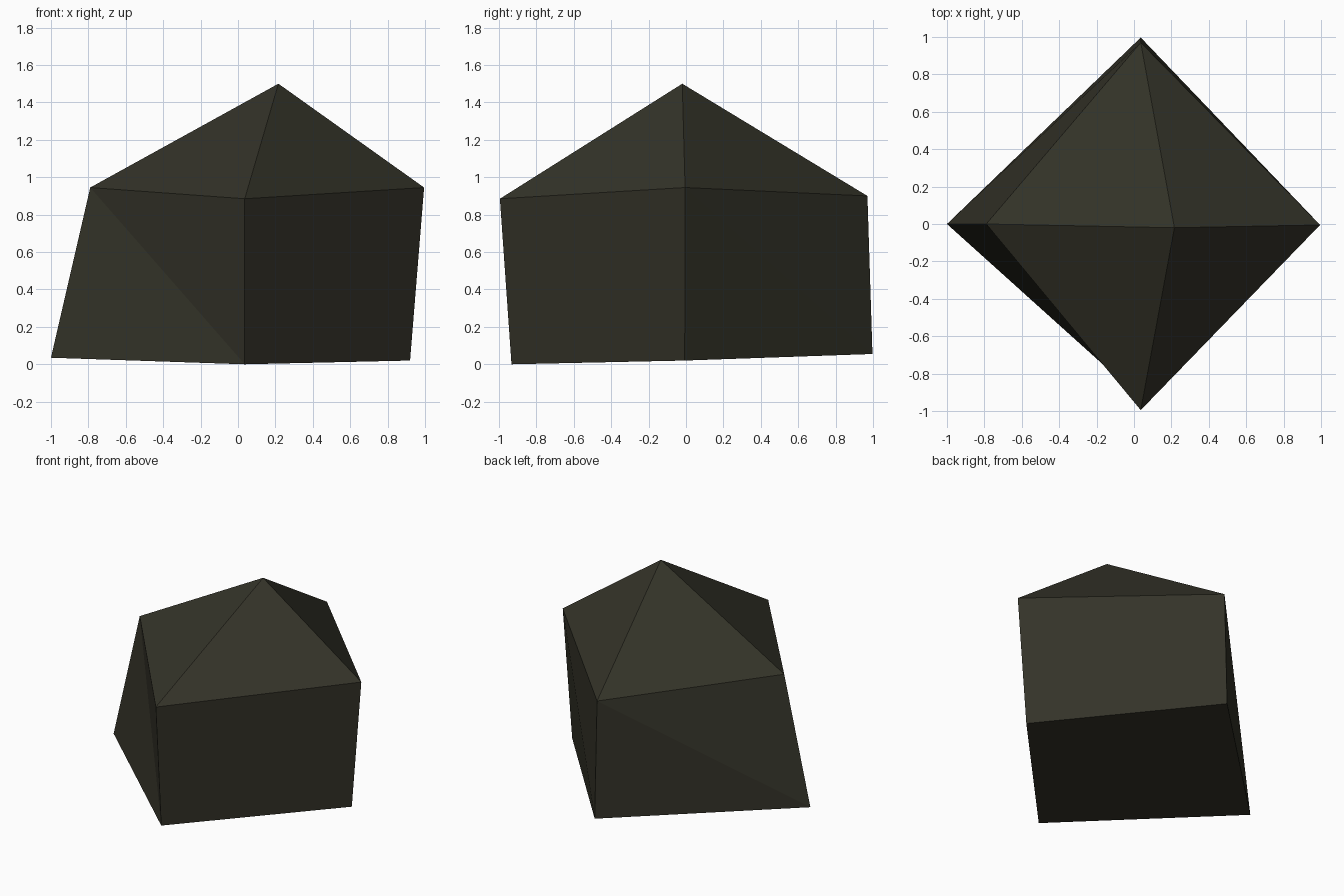
import bpy, bmesh

if "Cube" in bpy.data.objects:
    bpy.data.objects.remove(bpy.data.objects["Cube"])

# One flat colour
mat = bpy.data.materials.new("dark olive stone")
mat.diffuse_color = (0.034, 0.033, 0.0215, 1)
mat.use_nodes = True
mat.node_tree.nodes["Principled BSDF"].inputs["Base Color"].default_value = mat.diffuse_color

# Rings in order: left, front, right, back
base = [(-1.0, 0.0, 0.035), (0.036, -0.933, 0.0), (0.92, -0.007, 0.02), (0.036, 0.997, 0.055)]
rim = [(-0.79, 0.0, 0.945), (0.036, -0.995, 0.885), (0.995, -0.005, 0.945), (0.036, 0.97, 0.90)]
peak = (0.216, -0.02, 1.5)

bm = bmesh.new()
low = [bm.verts.new(p) for p in base]
high = [bm.verts.new(p) for p in rim]
top = bm.verts.new(peak)

# Underside
bm.faces.new(low[::-1])
for i in range(4):
    j = (i + 1) % 4
    # Roof facet
    bm.faces.new((high[i], high[j], top))
    # Side wall, creased from upper start corner to lower end corner
    bm.faces.new((high[i], low[i], low[j]))
    bm.faces.new((high[i], low[j], high[j]))
bmesh.ops.recalc_face_normals(bm, faces=bm.faces)

mesh = bpy.data.meshes.new("faceted_rock")
bm.to_mesh(mesh)
bm.free()
mesh.materials.append(mat)
rock = bpy.data.objects.new("faceted_rock", mesh)
bpy.context.collection.objects.link(rock)
